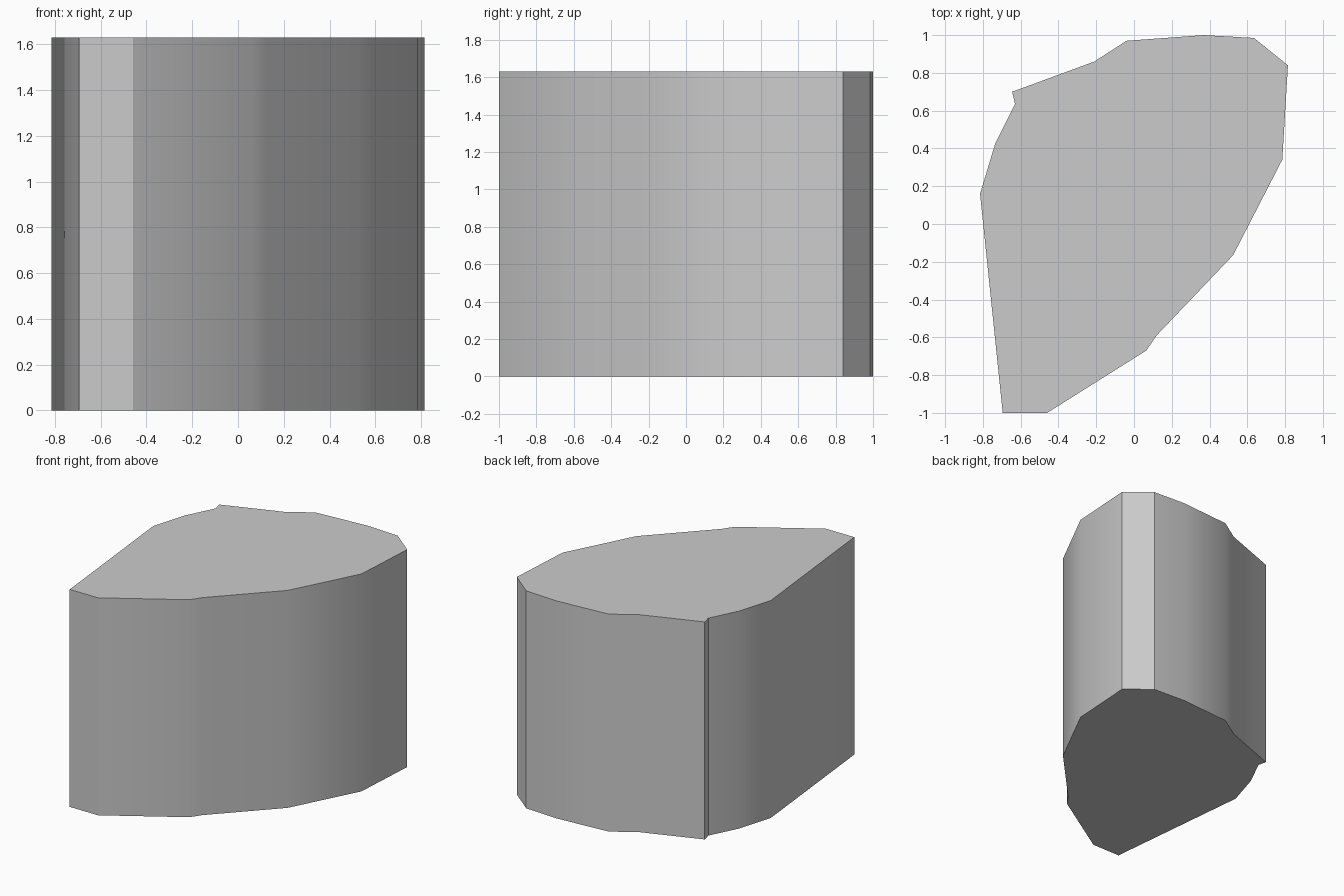
import bpy
import bmesh
import math

cube = bpy.data.objects.get("Cube")
if cube:
    bpy.data.objects.remove(cube, do_unlink=True)

HEIGHT = 1.63

# Outline of the block seen from above, counter-clockwise
OUTLINE = [
    (-0.695, -1.0), (-0.46, -1.0), (0.065, -0.67), (0.12, -0.59),
    (0.525, -0.165), (0.785, 0.34), (0.815, 0.84), (0.635, 0.985),
    (0.37, 1.0), (-0.04, 0.97), (-0.21, 0.86), (-0.645, 0.70),
    (-0.63, 0.635), (-0.735, 0.425), (-0.815, 0.16),
]


def make_material(name, color):
    mat = bpy.data.materials.new(name)
    mat.use_nodes = True
    mat.diffuse_color = color
    mat.node_tree.nodes["Principled BSDF"].inputs["Base Color"].default_value = color
    return mat


def make_prism(name, outline, height, mat):
    bm = bmesh.new()
    base = bm.faces.new([bm.verts.new((x, y, 0)) for x, y in outline])
    # Raise a copy of the base to form the walls and the top
    raised = bmesh.ops.extrude_face_region(bm, geom=[base], use_keep_orig=True)
    top = [v for v in raised["geom"] if isinstance(v, bmesh.types.BMVert)]
    bmesh.ops.translate(bm, verts=top, vec=(0, 0, height))
    bmesh.ops.recalc_face_normals(bm, faces=bm.faces)
    mesh = bpy.data.meshes.new(name)
    bm.to_mesh(mesh)
    bm.free()
    mesh.materials.append(mat)
    obj = bpy.data.objects.new(name, mesh)
    bpy.context.collection.objects.link(obj)
    return obj


# Solid block with softly shaded walls and crisp corners
grey = make_material("light grey", (0.6, 0.6, 0.6, 1))
block = make_prism("block", OUTLINE, HEIGHT, grey)
bpy.ops.object.select_all(action="DESELECT")
block.select_set(True)
bpy.context.view_layer.objects.active = block
bpy.ops.object.shade_smooth_by_angle(angle=math.radians(30))
